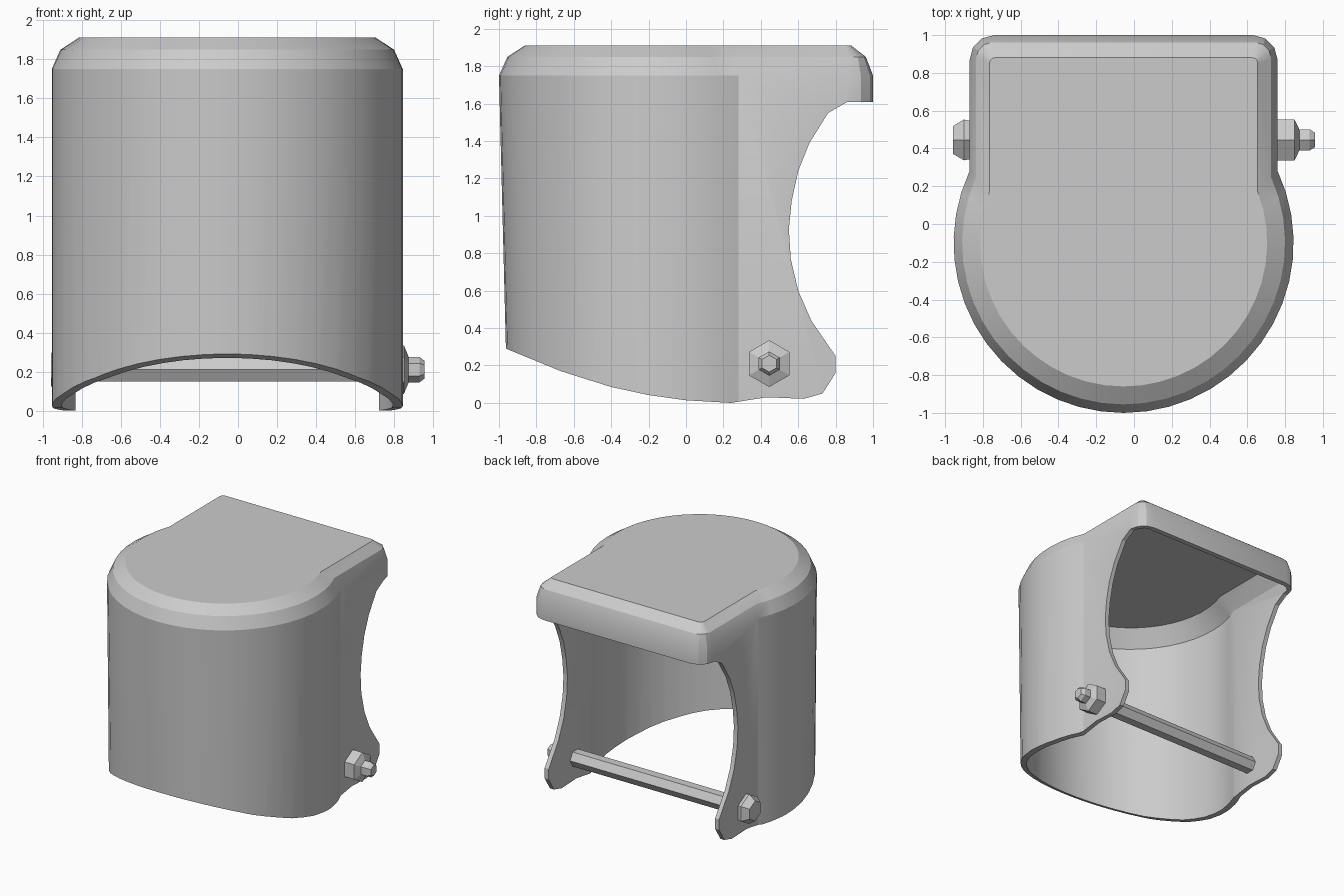
import bpy, bmesh
from math import sin, cos, pi, sqrt, atan2

if "Cube" in bpy.data.objects:
    bpy.data.objects.remove(bpy.data.objects["Cube"])

CX, CY = -0.055, -0.1          # centre of the rounded front


def make_object(name, bm):
    bmesh.ops.recalc_face_normals(bm, faces=bm.faces[:])
    mesh = bpy.data.meshes.new(name)
    bm.to_mesh(mesh)
    bm.free()
    ob = bpy.data.objects.new(name, mesh)
    bpy.context.collection.objects.link(ob)
    return ob


def outline(d, front=1.0):
    """U-shaped plan inset by d: round front, straight sides, rounded back corners."""
    r, half, back = 0.9 - d, 0.815 - d * 0.75, 1.0 - d * 0.85
    join = sqrt(r * r - half * half)
    a = atan2(join, half)
    n, pts = 30, []
    for i in range(n + 1):
        t = pi - a + (pi + 2 * a) * i / n
        y = r * sin(t)
        pts.append((CX + r * cos(t), CY + (y * front if y < 0 else y)))
    c = max(0.03, 0.13 - d)
    for side, start in ((1, 0), (-1, pi / 2)):
        for i in range(4):
            t = start + pi / 2 * i / 3
            pts.append((CX + side * (half - c) + c * cos(t), back - c + c * sin(t)))
    return pts


def loft(bm, rings, cap_start=True, cap_end=True):
    loops = [[bm.verts.new(p) for p in ring] for ring in rings]
    for a, b in zip(loops, loops[1:]):
        for i in range(len(a)):
            j = (i + 1) % len(a)
            bm.faces.new((a[i], a[j], b[j], b[i]))
    if cap_start:
        bm.faces.new(loops[0])
    if cap_end:
        bm.faces.new(loops[-1])


# Hollow hood shell: inner ceiling, down the inside, up the outside, top
wall = 0.05
levels = [(wall + 0.10, 1.86, 1), (wall, 1.72, 1), (wall, -0.2, 0.945),
          (0, -0.2, 0.945), (0, 1.75, 1), (0.045, 1.85, 1), (0.14, 1.912, 1)]
bm = bmesh.new()
loft(bm, [[(x, y, z) for x, y in outline(d, f)] for d, z, f in levels])
hood = make_object("hood_shell", bm)

# Side silhouette trims the sloping bottom edge and the curved back opening
side = [(-1.2, 2.1), (-1.2, 0.405), (-0.95, 0.285), (-0.67, 0.17), (-0.4, 0.085),
        (-0.2, 0.042), (0, 0.014), (0.24, 0.0), (0.43, 0.03), (0.63, 0.022),
        (0.73, 0.05), (0.80, 0.16), (0.80, 0.25), (0.67, 0.44), (0.60, 0.60),
        (0.56, 0.77), (0.55, 0.93), (0.565, 1.08), (0.60, 1.24), (0.66, 1.39),
        (0.76, 1.55), (0.86, 1.608), (1.2, 1.61), (1.2, 2.1)]
bm = bmesh.new()
loft(bm, [[(x, y, z) for y, z in side] for x in (-1.5, 1.5)])
cutter = make_object("silhouette_cutter", bm)
trim = hood.modifiers.new("trim", 'BOOLEAN')
trim.operation = 'INTERSECT'
trim.solver = 'EXACT'
trim.object = cutter
bpy.context.view_layer.objects.active = hood
hood.select_set(True)
bpy.ops.object.modifier_apply(modifier="trim")
bpy.data.objects.remove(cutter)
bpy.ops.object.shade_smooth_by_angle(angle=0.35)


def turned_x(name, profile, sides, y=0.445, z=0.21, turn=0.0):
    """Low-poly part turned around the x axis from (x, radius) pairs."""
    bm = bmesh.new()
    loft(bm, [[(x, y + r * cos(turn + 2 * pi * i / sides),
                z + r * sin(turn + 2 * pi * i / sides)) for i in range(sides)]
              for x, r in profile])
    return make_object(name, bm)


# Cross rod, bolt head and nut
turned_x("cross_rod", [(-0.85, 0.07), (0.74, 0.07)], 6)
turned_x("bolt_head", [(-0.84, 0.11), (-0.90, 0.125), (-0.958, 0.085)], 6, turn=pi / 6)
turned_x("nut", [(0.73, 0.125), (0.85, 0.125), (0.875, 0.065), (0.93, 0.065), (0.957, 0.045)],
         6, turn=pi / 6)
